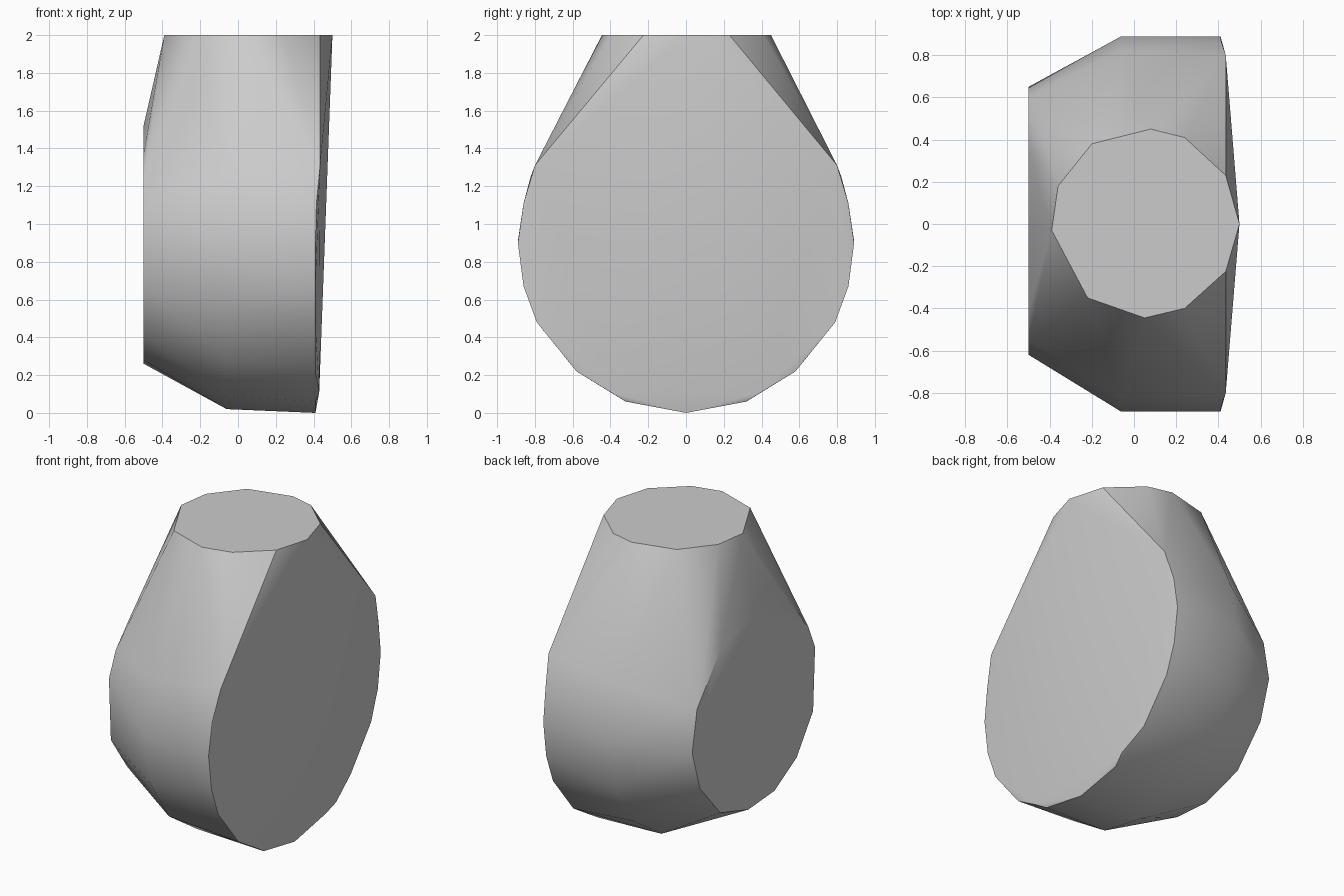
import bpy
import bmesh
from math import sin, cos, pi, radians

default_cube = bpy.data.objects.get("Cube")
if default_cube:
    bpy.data.objects.remove(default_cube, do_unlink=True)


def make_material(name, color):
    material = bpy.data.materials.new(name)
    material.use_nodes = True
    material.diffuse_color = color
    material.node_tree.nodes["Principled BSDF"].inputs["Base Color"].default_value = color
    return material


def side_ring(x, radius, center_z, sides, first, last):
    """Points of a regular ring facing sideways, counted up from its lowest point."""
    points = []
    for index in range(first, last + 1):
        angle = index * 2 * pi / sides
        points.append((x, radius * sin(angle), center_z - radius * cos(angle)))
    return points


def mirrored(profile):
    """Copy a half profile of (x, y, z) points to the front."""
    return profile + [(x, -y, z) for x, y, z in profile if y]


def build_hull(name, points, material):
    mesh = bpy.data.meshes.new(name)
    body = bpy.data.objects.new(name, mesh)
    bpy.context.collection.objects.link(body)
    bm = bmesh.new()
    for point in points:
        bm.verts.new(point)
    hull = bmesh.ops.convex_hull(bm, input=bm.verts)
    unused = [v for v in hull["geom_interior"] if isinstance(v, bmesh.types.BMVert)]
    bmesh.ops.delete(bm, geom=unused, context="VERTS")
    bmesh.ops.dissolve_limit(bm, angle_limit=radians(0.5), verts=bm.verts, edges=bm.edges)
    bmesh.ops.recalc_face_normals(bm, faces=bm.faces)
    bm.to_mesh(mesh)
    bm.free()
    mesh.materials.append(material)
    bpy.ops.object.select_all(action="DESELECT")
    body.select_set(True)
    bpy.context.view_layer.objects.active = body
    bpy.ops.object.shade_smooth_by_angle(angle=radians(30))
    return body


# Flat cap on top
top_outline = [(.5, 0), (.435, .23), (.24, .41), (.08, .45), (-.2, .38), (-.36, .18),
               (-.39, -.03), (-.22, -.35), (.05, -.445), (.24, -.4), (.435, -.225)]
top_cap = [(x, y, 2) for x, y in top_outline]

# Large face on the left, with its shallow bevel
large_face = mirrored([(.41, 0, 0), (.41, .32, .06), (.41, .58, .22), (.41, .79, .48),
                       (.41, .86, .67), (.41, .89, .9), (.415, .86, 1.11),
                       (.435, .8, 1.31), (.43, .4, .11)])

# Widest ring around the middle
middle_ring = side_ring(-.06, .89, .91, 16, -5, 5)

# Small disc on the right
disc_outline = [(.65, .85), (.6, 1.12), (.35, 1.42), (0, 1.52), (-.41, 1.37), (-.55, 1.22),
                (-.62, 1.06), (-.6, .65), (-.43, .41), (-.2, .28), (.07, .26),
                (.36, .35), (.57, .59)]
small_disc = [(-.5, y, z) for y, z in disc_outline]

grey = make_material("plain grey", (.6, .6, .6, 1))
build_hull("faceted_body", top_cap + large_face + middle_ring + small_disc, grey)
